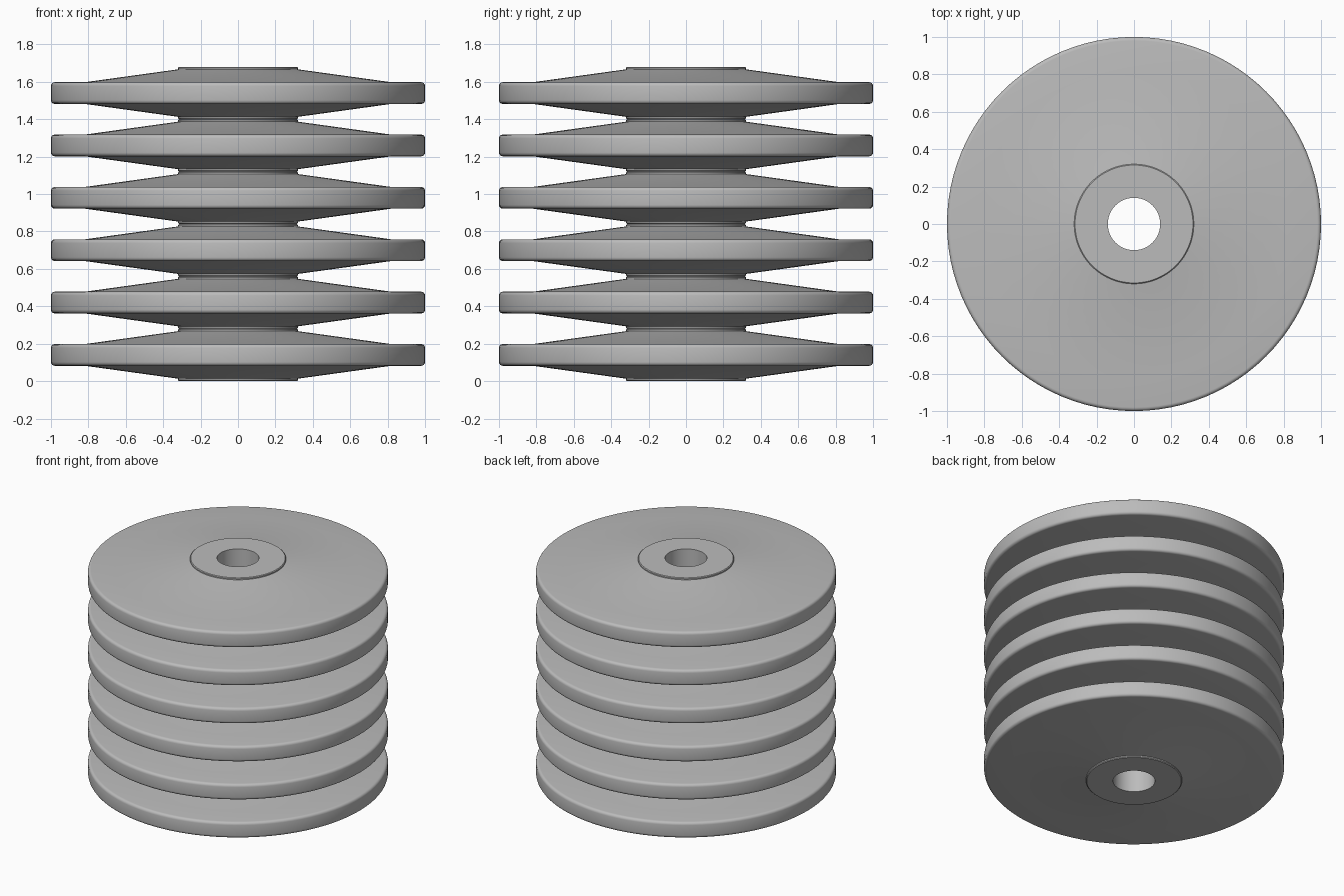
import bpy, bmesh, math

cube = bpy.data.objects.get("Cube")
if cube:
    bpy.data.objects.remove(cube, do_unlink=True)

PLATES = 6
PITCH = 0.28
SIDES = 96

# Single grey finish
grey = bpy.data.materials.new("plain_grey")
grey.use_nodes = True
colour = (0.5, 0.5, 0.5, 1)
grey.diffuse_color = colour
grey.node_tree.nodes["Principled BSDF"].inputs["Base Color"].default_value = colour


def rim_corner(radius, height, size, steps=4):
    """Rounded outer corner as (radius, height) points."""
    angles = [math.pi / 2 * (1 - i / steps) for i in range(steps + 1)]
    return [(radius - size + size * math.cos(a), height - size + size * math.sin(a))
            for a in angles]


def lathe(name, profile):
    """Spin a closed profile around the z axis."""
    bm = bmesh.new()
    verts = [bm.verts.new((r, 0, z)) for r, z in profile]
    edges = [bm.edges.new((v, verts[(i + 1) % len(verts)])) for i, v in enumerate(verts)]
    bmesh.ops.spin(bm, geom=verts + edges, cent=(0, 0, 0), axis=(0, 0, 1),
                   angle=math.tau, steps=SIDES)
    bmesh.ops.remove_doubles(bm, verts=bm.verts, dist=0.0001)
    bmesh.ops.recalc_face_normals(bm, faces=bm.faces)
    mesh = bpy.data.meshes.new(name)
    bm.to_mesh(mesh)
    bm.free()
    mesh.materials.append(grey)
    obj = bpy.data.objects.new(name, mesh)
    bpy.context.collection.objects.link(obj)
    bpy.context.view_layer.objects.active = obj
    obj.select_set(True)
    bpy.ops.object.shade_smooth_by_angle(angle=math.radians(30))
    obj.select_set(False)
    return obj


# Plate half profile: bore, raised hub, cone, flat rim and rounded edge
upper = [(0.14, 0.14), (0.315, 0.14), (0.32, 0.135), (0.32, 0.127), (0.82, 0.058)]
upper += rim_corner(1.0, 0.058, 0.02)
profile = upper + [(r, -z) for r, z in reversed(upper)]

# Stack of identical plates
first = lathe("plate_1", profile)
first.location.z = PITCH / 2
for i in range(1, PLATES):
    plate = first.copy()
    plate.name = f"plate_{i + 1}"
    plate.location.z = PITCH * (i + 0.5)
    bpy.context.collection.objects.link(plate)
